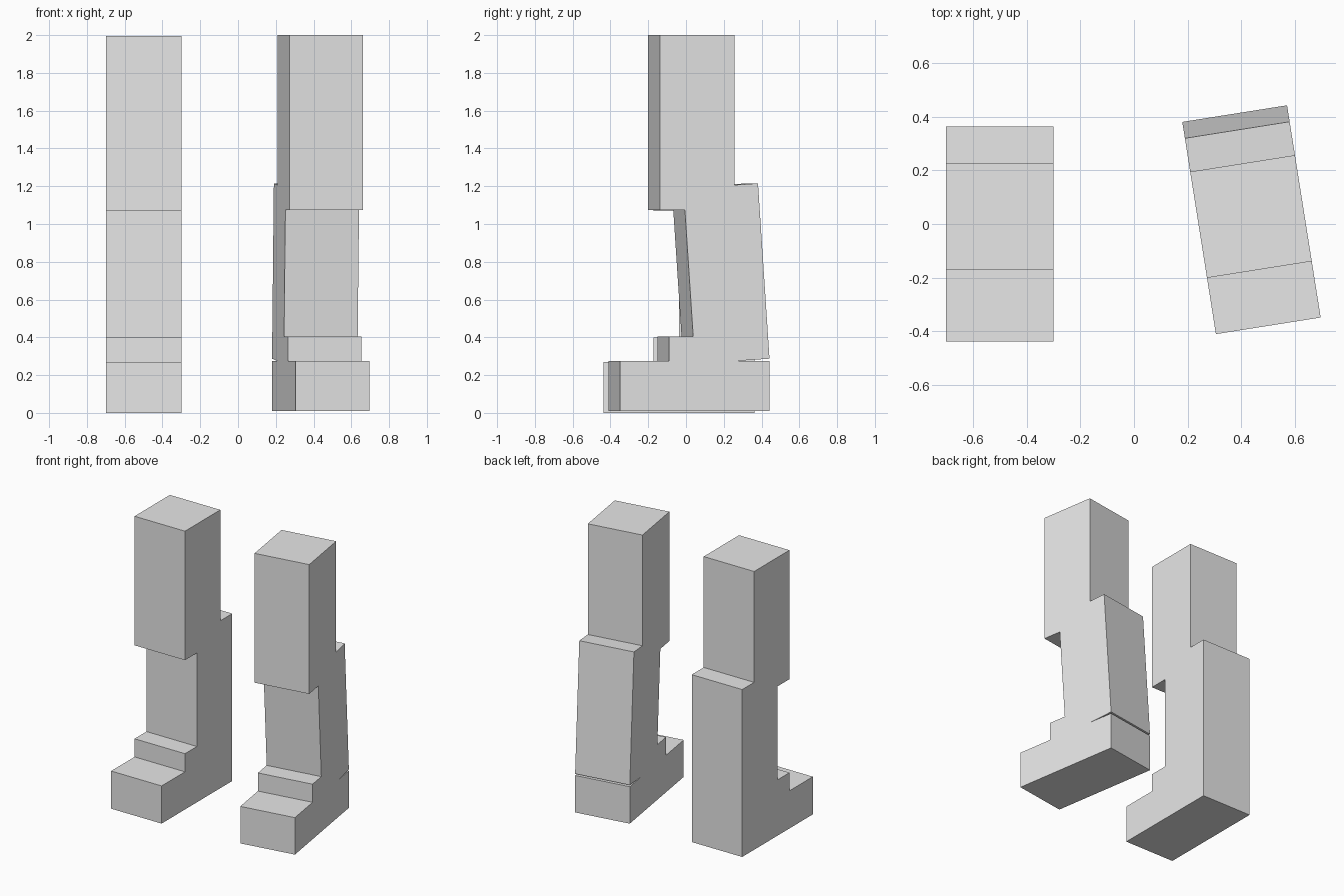
import bpy, bmesh, math
from mathutils import Matrix, Vector

cube = bpy.data.objects.get("Cube")
if cube:
    bpy.data.objects.remove(cube, do_unlink=True)

grey = bpy.data.materials.new("plain_grey")
grey.use_nodes = True
colour = (0.8, 0.8, 0.8, 1)
grey.diffuse_color = colour
grey.node_tree.nodes["Principled BSDF"].inputs["Base Color"].default_value = colour

WIDTH = 0.395


def slab(name, profile, width, matrix):
    """Extrude a side profile of (depth, height) points across the width."""
    bm = bmesh.new()
    face = bm.faces.new([bm.verts.new((0, d, h)) for d, h in profile])
    grown = bmesh.ops.extrude_face_region(bm, geom=[face])
    moved = [v for v in grown["geom"] if isinstance(v, bmesh.types.BMVert)]
    bmesh.ops.translate(bm, verts=moved, vec=(width, 0, 0))
    bmesh.ops.recalc_face_normals(bm, faces=bm.faces)
    mesh = bpy.data.meshes.new(name)
    bm.to_mesh(mesh)
    bm.free()
    mesh.materials.append(grey)
    obj = bpy.data.objects.new(name, mesh)
    obj.matrix_world = matrix
    bpy.context.collection.objects.link(obj)
    return obj


def box(d0, d1, h0, h1):
    return [(d0, h0), (d1, h0), (d1, h1), (d0, h1)]


# Right leg: one straight stepped block
slab("right_leg", [
    (0, 0), (0.8, 0), (0.8, 1.2), (0.665, 1.2), (0.665, 1.995), (0.265, 1.995),
    (0.265, 1.07), (0.4, 1.07), (0.4, 0.4), (0.265, 0.4), (0.265, 0.27), (0, 0.27),
], 0.4, Matrix.Translation((-0.7, -0.437, 0)))

# Left leg: turned outwards, with a separate leaning shin
left = Matrix.Translation((0.305, -0.41, 0)) @ Matrix.Rotation(math.radians(9), 4, "Z")
slab("left_foot", [
    (0, 0.01), (0.8, 0.01), (0.8, 0.275), (0.6, 0.275),
    (0.6, 0.405), (0.262, 0.405), (0.262, 0.275), (0, 0.275),
], WIDTH, left)
lean = Matrix.Translation((0, 0.8, 0.287)) @ Matrix.Rotation(math.radians(3.8), 4, "X")
slab("left_shin", box(-0.4, 0, 0, 0.93), WIDTH, left @ lean)
slab("left_thigh", box(0.212, 0.612, 1.073, 2), WIDTH, left)
